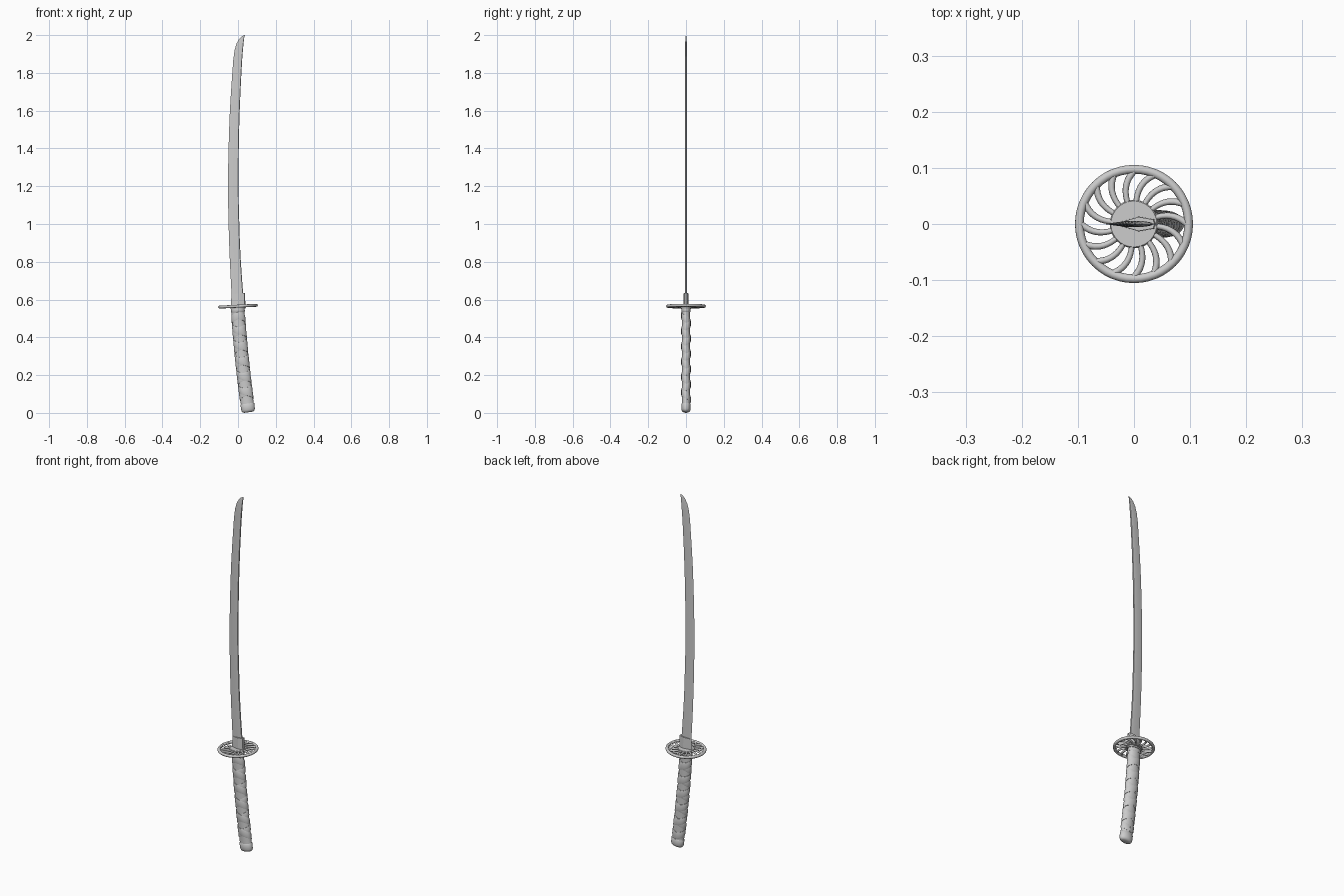
import bpy, bmesh, math
from mathutils import Matrix, Vector

if "Cube" in bpy.data.objects:
    bpy.data.objects.remove(bpy.data.objects["Cube"])

TAU = math.tau


def loft(name, rings, closed=False, smooth=35):
    """Skin a list of equal-length point rings; cap the ends unless closed."""
    bm = bmesh.new()
    vs = [[bm.verts.new(p) for p in r] for r in rings]
    n = len(vs[0])
    pairs = list(zip(vs, vs[1:])) + ([(vs[-1], vs[0])] if closed else [])
    for a, b in pairs:
        for i in range(n):
            j = (i + 1) % n
            bm.faces.new((a[i], a[j], b[j], b[i]))
    if not closed:
        bm.faces.new(vs[0][::-1])
        bm.faces.new(vs[-1])
    bmesh.ops.remove_doubles(bm, verts=bm.verts, dist=1e-6)
    bmesh.ops.recalc_face_normals(bm, faces=bm.faces)
    me = bpy.data.meshes.new(name)
    bm.to_mesh(me)
    bm.free()
    ob = bpy.data.objects.new(name, me)
    bpy.context.collection.objects.link(ob)
    bpy.ops.object.select_all(action='DESELECT')
    ob.select_set(True)
    bpy.context.view_layer.objects.active = ob
    if smooth:
        bpy.ops.object.shade_smooth_by_angle(angle=math.radians(smooth))
    return ob


# Blade: (z, cutting edge x, spine x)
stations = [(0.57, -0.031, 0.032), (0.7, -0.038, 0.022), (0.8, -0.043, 0.015),
            (0.9, -0.047, 0.010), (1.0, -0.050, 0.007), (1.1, -0.052, 0.004),
            (1.2, -0.053, 0.003), (1.3, -0.052, 0.003), (1.4, -0.050, 0.004),
            (1.5, -0.047, 0.006), (1.6, -0.043, 0.009), (1.7, -0.037, 0.013),
            (1.8, -0.030, 0.018), (1.87, -0.025, 0.022), (1.92, -0.018, 0.026),
            (1.955, -0.008, 0.029), (1.98, 0.006, 0.032), (1.993, 0.019, 0.034),
            (2.0, 0.034, 0.036)]
rings = []
for z, e, s in stations:
    w = s - e
    t = min(1, w / 0.045)
    m = s - 0.3 * w
    rings.append([(e, 0, z), (m, -0.0055 * t, z), (s - 0.04 * w, -0.004 * t, z),
                  (s, 0, z), (s - 0.04 * w, 0.004 * t, z), (m, 0.0055 * t, z)])
loft("blade", rings, smooth=20)

# Collar at the blade root
rings = []
for z, k, sl in ((0.566, 1.06, 0), (0.632, 1.0, 0.004)):
    rings.append([(x * k, y * k, z + sl * x / 0.036) for x, y in
                  ((-0.035, 0), (0.008, -0.0125), (0.034, -0.008),
                   (0.037, 0), (0.034, 0.008), (0.008, 0.0125))])
loft("blade_collar", rings, smooth=20)

# Guard, tilted slightly: hub, rim and swirling spokes
tilt = Matrix.Translation((0, 0, 0.565)) @ Matrix.Rotation(-0.05, 4, 'Y')


def disc(name, radius_x, radius_y, half, bevel, z=0, n=40):
    prof = ((1 - bevel, -half), (1, -half * 0.5), (1, half * 0.5), (1 - bevel, half))
    ob = loft(name, [[(radius_x * k * math.cos(TAU * i / n),
                       radius_y * k * math.sin(TAU * i / n), z + h)
                      for i in range(n)] for k, h in prof])
    ob.matrix_world = tilt


disc("guard_hub", 0.043, 0.043, 0.006, 0.05)
disc("guard_spacer", 0.04, 0.028, 0.004, 0.03, z=-0.009)

rim = []
for i in range(48):
    a = TAU * i / 48
    rim.append([((0.0975 + 0.0078 * math.cos(b)) * math.cos(a),
                 (0.0975 + 0.0078 * math.cos(b)) * math.sin(a),
                 0.0078 * math.sin(b)) for b in (TAU * j / 12 for j in range(12))])
loft("guard_rim", rim, closed=True).matrix_world = tilt

SPOKES = 16
for k in range(SPOKES):
    rings = []
    for s in range(9):
        t = s / 8
        r = 0.038 + 0.058 * t
        a = TAU * (k + 0.5) / SPOKES + 0.10 - 0.32 * t * t
        hw = 0.0050 + 0.0035 * t ** 2
        out = Vector((math.cos(a), math.sin(a), 0))
        side = Vector((-math.sin(a), math.cos(a), 0))
        rings.append([out * r + side * hw * math.cos(b) + Vector((0, 0, 0.0058 * math.sin(b)))
                      for b in (TAU * j / 10 for j in range(10))])
    loft(f"guard_spoke_{k + 1}", rings, smooth=50).matrix_world = tilt


# Handle: oval sections along a gently bent centre line
def centre(z):
    u = (0.56 - z) / 0.56
    return Vector((-0.002 + 0.036 * u + 0.022 * u * u, 0, z))


def oval(z, ang, grow=0.0):
    u = (0.56 - z) / 0.56
    slope = (0.036 + 0.044 * u) / 0.56
    x = (0.0345 + grow) * math.cos(ang)
    y = (0.0225 + grow) * math.sin(ang)
    return centre(z) + Vector((x, y, x * slope))


def sleeve(name, spec, n=28):
    return loft(name, [[oval(z, TAU * i / n, g) for i in range(n)] for z, g in spec])


sleeve("handle_core", [(0.03 + 0.51 * i / 14, -0.0005) for i in range(15)])
sleeve("handle_top_ferrule", [(0.533, 0.0), (0.536, 0.002), (0.553, 0.002), (0.556, 0.001)])
sleeve("pommel_cap", [(0.0035, -0.012), (0.006, -0.005), (0.011, -0.001), (0.018, 0.0015),
                      (0.046, 0.002), (0.049, 0.0)])

# Cord wrap: two ribbons winding opposite ways
TURNS, Z0, Z1, HALF = 5.5, 0.07, 0.515, 0.0185
for name, sign in (("wrap_right", 1), ("wrap_left", -1)):
    rings = []
    steps = int(TURNS * 28)
    for i in range(steps + 1):
        t = i / steps
        ang = math.pi / 2 + sign * TAU * TURNS * t
        z = Z0 + (Z1 - Z0) * t
        g = 0.0022 + 0.0006 * sign * math.sin(ang)
        rings.append([oval(z - HALF, ang, -0.001), oval(z - HALF, ang, g - 0.001),
                      oval(z - HALF * 0.8, ang, g), oval(z + HALF * 0.8, ang, g),
                      oval(z + HALF, ang, g - 0.001), oval(z + HALF, ang, -0.001)])
    loft(name, rings, smooth=30)
